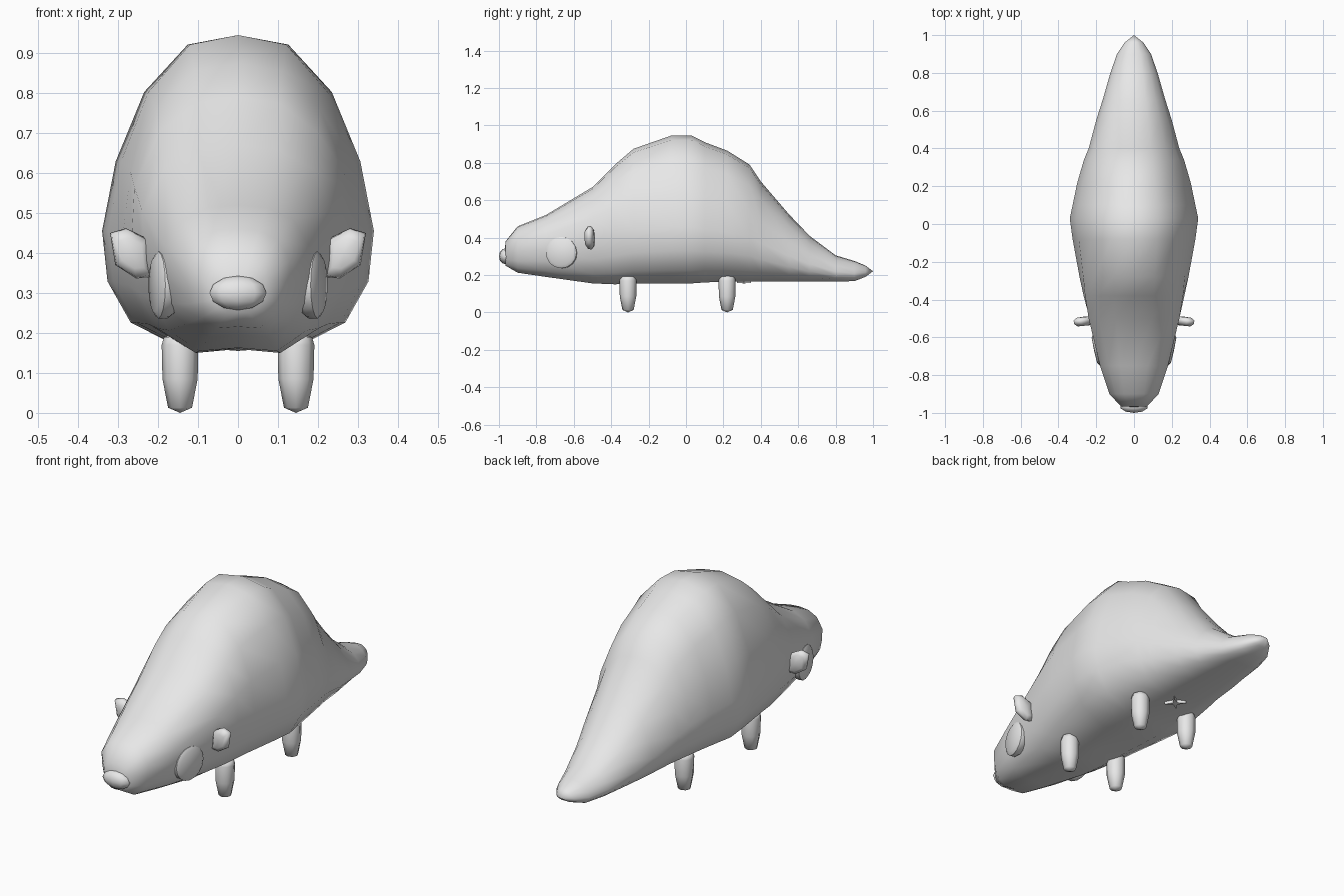
import bpy, bmesh, math
from mathutils import Vector, Matrix

if "Cube" in bpy.data.objects:
    bpy.data.objects.remove(bpy.data.objects["Cube"], do_unlink=True)

grey = bpy.data.materials.new("plain grey")
grey.use_nodes = True
grey.diffuse_color = (0.8, 0.8, 0.8, 1)
grey.node_tree.nodes["Principled BSDF"].inputs["Base Color"].default_value = (0.8, 0.8, 0.8, 1)


def finish(name, bm, angle=180):
    """Turn a bmesh into a smooth shaded object."""
    bmesh.ops.recalc_face_normals(bm, faces=bm.faces)
    for f in bm.faces:
        f.smooth = True
    for e in bm.edges:
        if len(e.link_faces) == 2 and e.calc_face_angle() > math.radians(angle):
            e.smooth = False
    mesh = bpy.data.meshes.new(name)
    bm.to_mesh(mesh)
    bm.free()
    mesh.materials.append(grey)
    obj = bpy.data.objects.new(name, mesh)
    bpy.context.collection.objects.link(obj)
    return obj


def loft(name, rings, start, end, angle=180):
    """Skin closed rings and close both ends on a point."""
    bm = bmesh.new()
    loops = [[bm.verts.new(p) for p in ring] for ring in rings]
    n = len(loops[0])
    for a, b in zip(loops, loops[1:]):
        for i in range(n):
            j = (i + 1) % n
            bm.faces.new((a[i], a[j], b[j], b[i]))
    for loop, tip in ((loops[0], start), (loops[-1], end)):
        v = bm.verts.new(tip)
        for i in range(n):
            bm.faces.new((loop[i], loop[(i + 1) % n], v))
    return finish(name, bm, angle)


# Body: half cross-sections as (width fraction, height fraction), top to belly
head_half = [(0, 1), (.4, .98), (.76, .89), (1, .68), (.98, .45),
             (.9, .25), (.72, .1), (.4, 0), (0, .015)]
back_half = [(0, 1), (.37, .97), (.69, .82), (.9, .6), (1, .38),
             (.96, .22), (.79, .09), (.38, 0), (0, .015)]

# Stations: y, half width, bottom, top
stations = [(-.965, .07, .25, .38), (-.9, .13, .212, .46), (-.75, .18, .19, .52),
            (-.5, .24, .155, .67), (-.38, .27, .15, .79), (-.28, .29, .155, .875),
            (-.08, .325, .155, .945), (.03, .34, .155, .945), (.1, .325, .16, .91),
            (.22, .3, .165, .865), (.34, .265, .165, .79), (.4, .24, .165, .7),
            (.55, .2, .165, .525), (.66, .165, .165, .41), (.8, .125, .165, .305),
            (.9, .09, .167, .275), (.96, .05, .19, .25)]
rings = []
for y, w, low, top in stations:
    k = min(1, max(0, (y + .5) / .3))
    half = [(a[0] + (b[0] - a[0]) * k, a[1] + (b[1] - a[1]) * k)
            for a, b in zip(head_half, back_half)]
    full = half + [(-x, t) for x, t in half[-2:0:-1]]
    rings.append([(x * w, y, low + t * (top - low)) for x, t in full])
loft("body", rings, (0, -.97, .31), (0, 1, .22))

# Nose
bm = bmesh.new()
bmesh.ops.create_uvsphere(bm, u_segments=10, v_segments=6, radius=1,
                          matrix=Matrix.Translation((0, -.965, .3))
                          @ Matrix.Diagonal((.075, .035, .043, 1)))
finish("nose", bm)

# Legs
for place, y in (("front", -.31), ("rear", .22)):
    for side, s in (("left", 1), ("right", -1)):
        x = s * .145
        leg = [[(x + r * math.cos(i * math.pi / 4), y + r * math.sin(i * math.pi / 4), z)
                for i in range(8)]
               for z, r in ((.013, .03), (.085, .044), (.17, .046), (.19, .04))]
        loft(f"{place}_{side}_leg", leg, (x, y, 0), (x, y, .2), 60)

# Eyes and ears
ear_outline = [(.215, .34), (.255, .336), (.307, .37), (.32, .45), (.28, .462), (.225, .435)]
ear_mid = Vector((.265, .4))
for side, s in (("left", 1), ("right", -1)):
    out = Vector((s, -.22, 0)).normalized()
    turn = out.to_track_quat('Z', 'Y')
    centre = Vector((s * .188, -.665, .32))
    disc = [[centre + turn @ Vector((r * math.cos(i * math.pi / 8), r * math.sin(i * math.pi / 8), d))
             for i in range(16)]
            for d, r in ((-.03, .07), (-.01, .085), (.012, .084), (.022, .068))]
    loft(f"{side}_eye", disc, centre - out * .03, centre + out * .024, 50)

    ear = []
    for depth, size in ((-.024, .6), (-.01, .93), (.008, 1), (.022, .7)):
        pts = [ear_mid + (Vector(p) - ear_mid) * size for p in ear_outline]
        ear.append([(s * p.x, -.515 + depth - (p.x - .265) * .1, p.y) for p in pts])
    loft(f"{side}_ear", ear, (s * .265, -.536, .4), (s * .265, -.49, .4))

# Small four-pointed star under the rear belly
star = [[((.052 if i % 2 == 0 else .014) * math.cos((i + 1) * math.pi / 4),
          .31 + (.052 if i % 2 == 0 else .014) * math.sin((i + 1) * math.pi / 4), z)
         for i in range(8)] for z in (.158, .175)]
loft("belly_star", star, (0, .31, .155), (0, .31, .178), 40)
